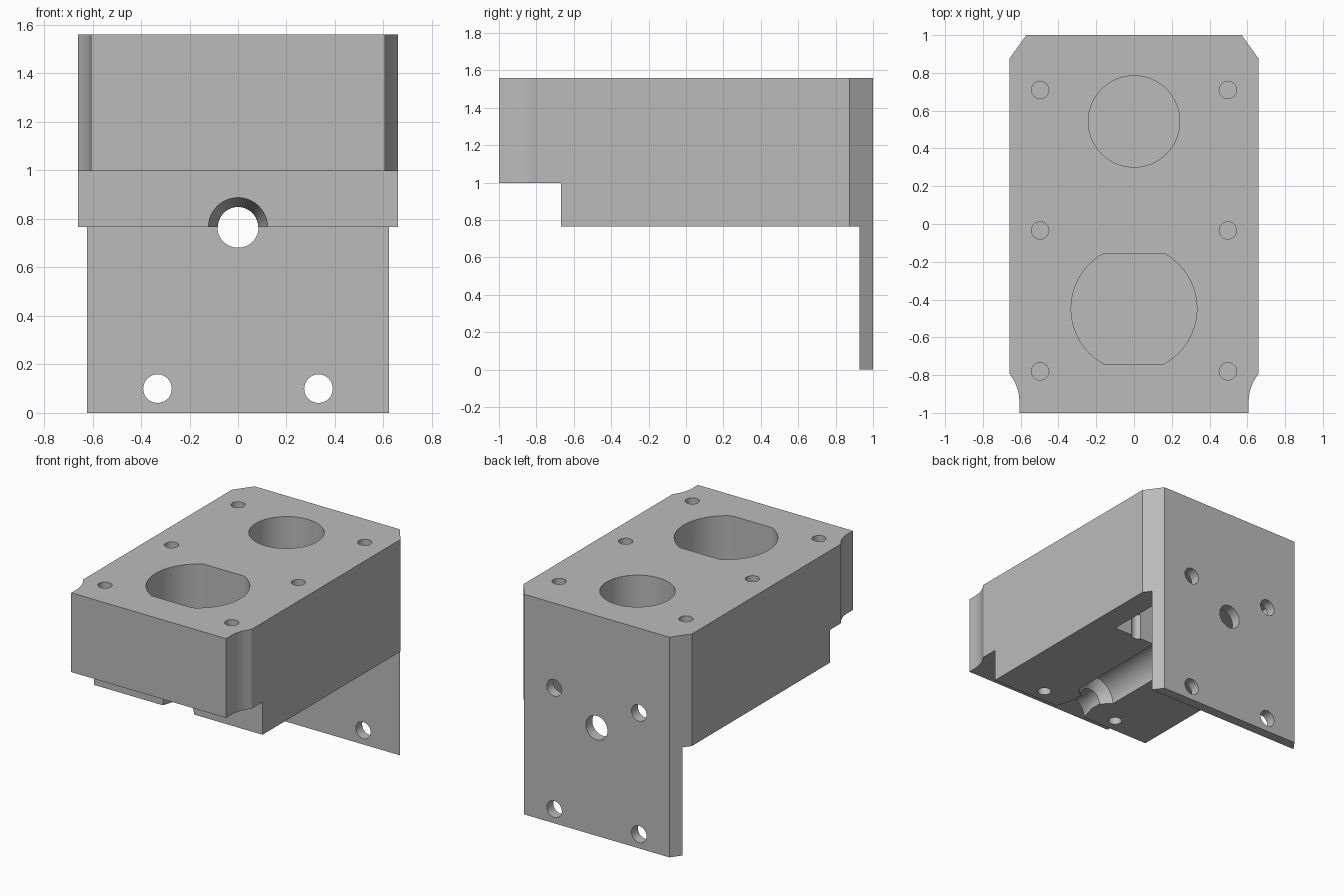
import bpy, bmesh, math
from mathutils import Matrix, Vector

if "Cube" in bpy.data.objects:
    bpy.data.objects.remove(bpy.data.objects["Cube"])

TOP, AXIS = 1.56, 0.766

grey = bpy.data.materials.new("plain_grey")
grey.diffuse_color = (0.5, 0.5, 0.5, 1)
grey.use_nodes = True
grey.node_tree.nodes["Principled BSDF"].inputs["Base Color"].default_value = grey.diffuse_color


def make(name, bm):
    bmesh.ops.recalc_face_normals(bm, faces=bm.faces)
    me = bpy.data.meshes.new(name)
    bm.to_mesh(me)
    bm.free()
    ob = bpy.data.objects.new(name, me)
    bpy.context.collection.objects.link(ob)
    me.materials.append(grey)
    return ob


def prism(name, pts, z0, z1):
    bm = bmesh.new()
    face = bm.faces.new([bm.verts.new((x, y, z0)) for x, y in pts])
    ext = bmesh.ops.extrude_face_region(bm, geom=[face])
    verts = [v for v in ext["geom"] if isinstance(v, bmesh.types.BMVert)]
    bmesh.ops.translate(bm, verts=verts, vec=(0, 0, z1 - z0))
    return make(name, bm)


def box(name, x0, x1, y0, y1, z0, z1):
    return prism(name, [(x0, y0), (x1, y0), (x1, y1), (x0, y1)], z0, z1)


def circle(cx, cy, r, n=40):
    return [(cx + r * math.cos(math.tau * i / n), cy + r * math.sin(math.tau * i / n))
            for i in range(n)]


def lathe_y(name, profile, cx, cz, n=48):
    """Solid turned around an axis along y; profile is (y, radius)."""
    bm = bmesh.new()
    rings = [[bm.verts.new((x, y, z)) for x, z in circle(cx, cz, r, n)] for y, r in profile]
    for a, b in zip(rings, rings[1:]):
        for i in range(n):
            bm.faces.new((a[i], a[(i + 1) % n], b[(i + 1) % n], b[i]))
    bm.faces.new(rings[0])
    bm.faces.new(rings[-1])
    return make(name, bm)


# Body outline: scooped front corners and chamfered back corners
R, TANGENT = 0.23, -0.94
end = math.asin((-0.79 - TANGENT) / R)
right = [(0.607, -1.0)]
for i in range(11):
    a = end * i / 10
    right.append((0.607 + R * (1 - math.cos(a)), TANGENT + R * math.sin(a)))
right[-1] = (0.66, -0.79)
right += [(0.66, 0.875), (0.57, 1.0)]
body = prism("gearbox_body", right + [(-x, y) for x, y in reversed(right)], 0, TOP)

cutters = []
# Space below the body in front of the mounting plate, and the front step
cutters.append(box("under_space", -1, 1, -1.2, 0.928, -0.2, AXIS))
cutters.append(box("front_step", -1, 1, -1.2, -0.668, -0.3, 0.998))

# Round pocket and double-flat pocket in the top
cutters.append(prism("round_pocket", circle(0, 0.543, 0.242, 64), 1.25, TOP + 0.1))
half = math.asin(0.293 / 0.333)
arc = [-half + 2 * half * i / 24 for i in range(25)]
dd = [(0.333 * math.cos(a), -0.448 + 0.333 * math.sin(a)) for a in arc]
dd += [(-x, y) for x, y in reversed(dd)]
cutters.append(prism("flat_sided_pocket", dd, 1.06, TOP + 0.1))

# Screw holes in the top
for x in (-0.497, 0.497):
    for y in (-0.78, -0.034, 0.71):
        cutters.append(prism("top_screw_hole", circle(x, y, 0.046, 32), 1.3, TOP + 0.1))

# Underside pocket next to the plate, and underside screw holes
cutters.append(box("motor_pocket", -0.49, 0.49, 0.39, 0.928, 0.5, 1.1))
for x in (-0.31, 0.31):
    for y in (-0.57, 0.41):
        cutters.append(prism("under_screw_hole", circle(x, y, 0.045, 32), 0.6, 0.95))

# Shaft channel with a flared mouth, and the shaft hole in the plate
cutters.append(lathe_y("shaft_channel", [(-0.70, 0.131), (-0.668, 0.122), (-0.54, 0.083),
                                         (-0.46, 0.083), (-0.40, 0.15), (0.45, 0.15)], 0, AXIS))
cutters.append(lathe_y("plate_shaft_hole", [(0.85, 0.085), (1.1, 0.085)], 0, AXIS))

# Four mounting holes in the plate
for x in (-0.332, 0.332):
    for z in (0.1, 0.96):
        cutters.append(lathe_y("plate_screw_hole", [(0.85, 0.059), (1.1, 0.059)], x, z, 32))

# Cut everything, then remove the cutters
bpy.context.view_layer.objects.active = body
for c in cutters:
    c.hide_render = True
    m = body.modifiers.new("cut", "BOOLEAN")
    m.operation, m.solver, m.object = "DIFFERENCE", "EXACT", c
    bpy.ops.object.modifier_apply(modifier=m.name)
for c in cutters:
    bpy.data.objects.remove(c, do_unlink=True)

bpy.ops.object.select_all(action="DESELECT")
body.select_set(True)
bpy.ops.object.shade_smooth_by_angle(angle=math.radians(25))
